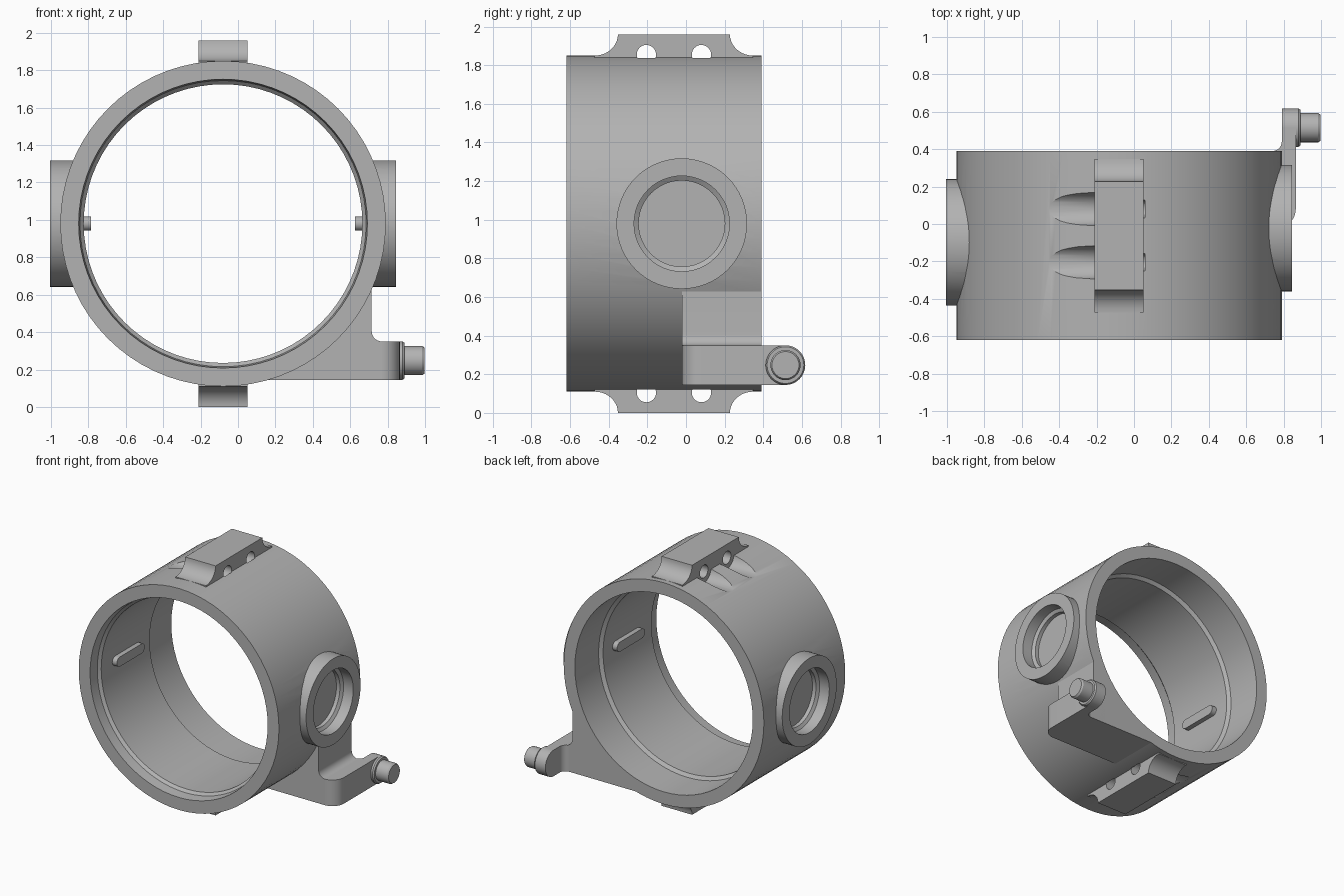
import bpy, bmesh, math
from mathutils import Vector, Matrix

cube = bpy.data.objects.get("Cube")
if cube:
    bpy.data.objects.remove(cube, do_unlink=True)

CX, CZ = -0.08, 0.98          # ring axis
FRONT, BACK = -0.62, 0.39     # ring ends
R_OUT = 0.87
LUG_Y = -0.0625               # middle of the clamp lugs

grey = bpy.data.materials.new("plain grey")
grey.use_nodes = True
grey.diffuse_color = (0.45, 0.45, 0.45, 1)
grey.node_tree.nodes["Principled BSDF"].inputs["Base Color"].default_value = (0.45, 0.45, 0.45, 1)


def finish(name, bm):
    bmesh.ops.recalc_face_normals(bm, faces=bm.faces)
    mesh = bpy.data.meshes.new(name)
    bm.to_mesh(mesh)
    bm.free()
    mesh.materials.append(grey)
    obj = bpy.data.objects.new(name, mesh)
    bpy.context.collection.objects.link(obj)
    return obj


def prism(name, outline, axis, start, end):
    """Extrude a 2D outline along axis x, y or z."""
    place = {"x": lambda a, b: (start, a, b),
             "y": lambda a, b: (a, start, b),
             "z": lambda a, b: (a, b, start)}[axis]
    bm = bmesh.new()
    face = bm.faces.new([bm.verts.new(place(a, b)) for a, b in outline])
    grown = bmesh.ops.extrude_face_region(bm, geom=[face])["geom"]
    step = Vector([end - start if c == axis else 0 for c in "xyz"])
    bmesh.ops.translate(bm, vec=step, verts=[g for g in grown if isinstance(g, bmesh.types.BMVert)])
    return finish(name, bm)


def lathe(name, profile, matrix, sides=48, closed=False):
    """Spin (radius, height) points round local z; open profiles get end caps."""
    bm = bmesh.new()
    rings = [[bm.verts.new((r * math.cos(t), r * math.sin(t), h))
              for t in (2 * math.pi * i / sides for i in range(sides))] for r, h in profile]
    pairs = list(zip(rings, rings[1:]))
    if closed:
        pairs.append((rings[-1], rings[0]))
    else:
        bm.faces.new(rings[0])
        bm.faces.new(rings[-1])
    for low, high in pairs:
        for i in range(sides):
            j = (i + 1) % sides
            bm.faces.new((low[i], low[j], high[j], high[i]))
    bm.transform(matrix)
    return finish(name, bm)


def arc(cx, cy, rx, ry, a0, a1, n=10):
    return [(cx + rx * math.cos(math.radians(a0 + (a1 - a0) * i / n)),
             cy + ry * math.sin(math.radians(a0 + (a1 - a0) * i / n))) for i in range(n + 1)]


def along_x(x, y, z, sign=1):
    return Matrix.Translation((x, y, z)) @ Matrix.Rotation(sign * math.pi / 2, 4, "Y")


def combine(target, tool, operation):
    mod = target.modifiers.new(operation, "BOOLEAN")
    mod.operation, mod.solver, mod.object = operation, "EXACT", tool
    bpy.context.view_layer.objects.active = target
    bpy.ops.object.modifier_apply(modifier=mod.name)
    bpy.data.objects.remove(tool, do_unlink=True)


# Main ring with a counterbore at each end
ring = lathe("ring_housing",
             [(R_OUT, FRONT), (R_OUT, BACK), (0.773, BACK), (0.77, 0.1), (0.745, 0.08),
              (0.745, -0.52), (0.765, -0.54), (0.772, FRONT)],
             Matrix.Translation((CX, 0, CZ)) @ Matrix.Rotation(-math.pi / 2, 4, "X"), 72, True)

# Round side bosses, with stepped recesses cut afterwards
bosses = [(1, -0.022), (-1, -0.098)]
for side, y in bosses:
    boss = lathe("boss", [(0.338, 0.79), (0.338, 0.924)], along_x(CX, y, CZ, side), 64)
    combine(ring, boss, "UNION")

# Clamp lugs above and below, flared at both ends
for up in (1, -1):
    flare = arc(-0.41, 0.98, 0.12, 0.11, -90, 0)
    half = [(-0.41, 0.82)] + flare
    outline = half + [(-y, z) for y, z in reversed(half)]
    lug = prism("lug", [(LUG_Y + y, CZ + up * z) for y, z in outline], "x", CX - 0.132, CX + 0.132)
    combine(ring, lug, "UNION")

# Cut the boss recesses
for side, y in bosses:
    recess = lathe("recess", [(0.247, 1.0), (0.247, 0.84), (0.223, 0.825), (0.223, 0.795)],
                   along_x(CX, y, CZ, side), 48)
    combine(ring, recess, "DIFFERENCE")

# Cut the screw bores and their wider access grooves
for up in (1, -1):
    for y in (LUG_Y - 0.1425, LUG_Y + 0.1425):
        z = CZ + up * 0.875
        bore = lathe("bore", [(0.09, -0.7), (0.09, -0.212), (0.05, -0.212), (0.05, 0.058)],
                     along_x(0, y, z), 32)
        combine(ring, bore, "DIFFERENCE")

# Guide ribs inside the ring
ribs = []
for side in (1, -1):
    stadium = arc(-0.075, CZ, 0.038, 0.038, -90, 90) + arc(-0.345, CZ, 0.038, 0.038, 90, 270)
    ribs.append(prism("guide_rib_left" if side > 0 else "guide_rib_right", stadium, "x",
                      CX + side * 0.705, CX + side * 0.765))

# Gusset filling the corner between ring and arm
gusset = prism("arm_gusset",
               [(0.16, 0.145), (0.77, 0.145), (0.77, 0.35)]
               + arc(0.77, 0.405, 0.055, 0.055, 270, 180) + [(0.715, 0.635)]
               + arc(CX, CZ, 0.82, 0.82, -25, -74), "y", -0.02, BACK)

# Arm with a rounded front corner, reaching back to the pivot
arm = prism("pivot_arm",
            [(0.6, -0.02)] + arc(0.765, 0.08, 0.1, 0.1, -90, 0)
            + [(0.865, 0.515), (0.79, 0.515)]
            + arc(0.74, 0.44, 0.05, 0.05, 0, -90) + [(0.6, BACK)], "z", 0.145, 0.35)

# Rounded pivot end and its pin
pivot = along_x(0, 0.515, 0.2475)
pad = lathe("pivot_pad", [(0.1025, 0.79), (0.1025, 0.88), (0.095, 0.89)], pivot)
pin = lathe("pivot_pin", [(0.078, 0.87), (0.078, 0.985), (0.07, 0.997)], pivot, 32)

# Smooth shading with sharp edges kept
for obj in [ring, gusset, arm, pad, pin] + ribs:
    bpy.ops.object.select_all(action="DESELECT")
    obj.select_set(True)
    bpy.context.view_layer.objects.active = obj
    bpy.ops.object.shade_smooth_by_angle(angle=math.radians(30))
